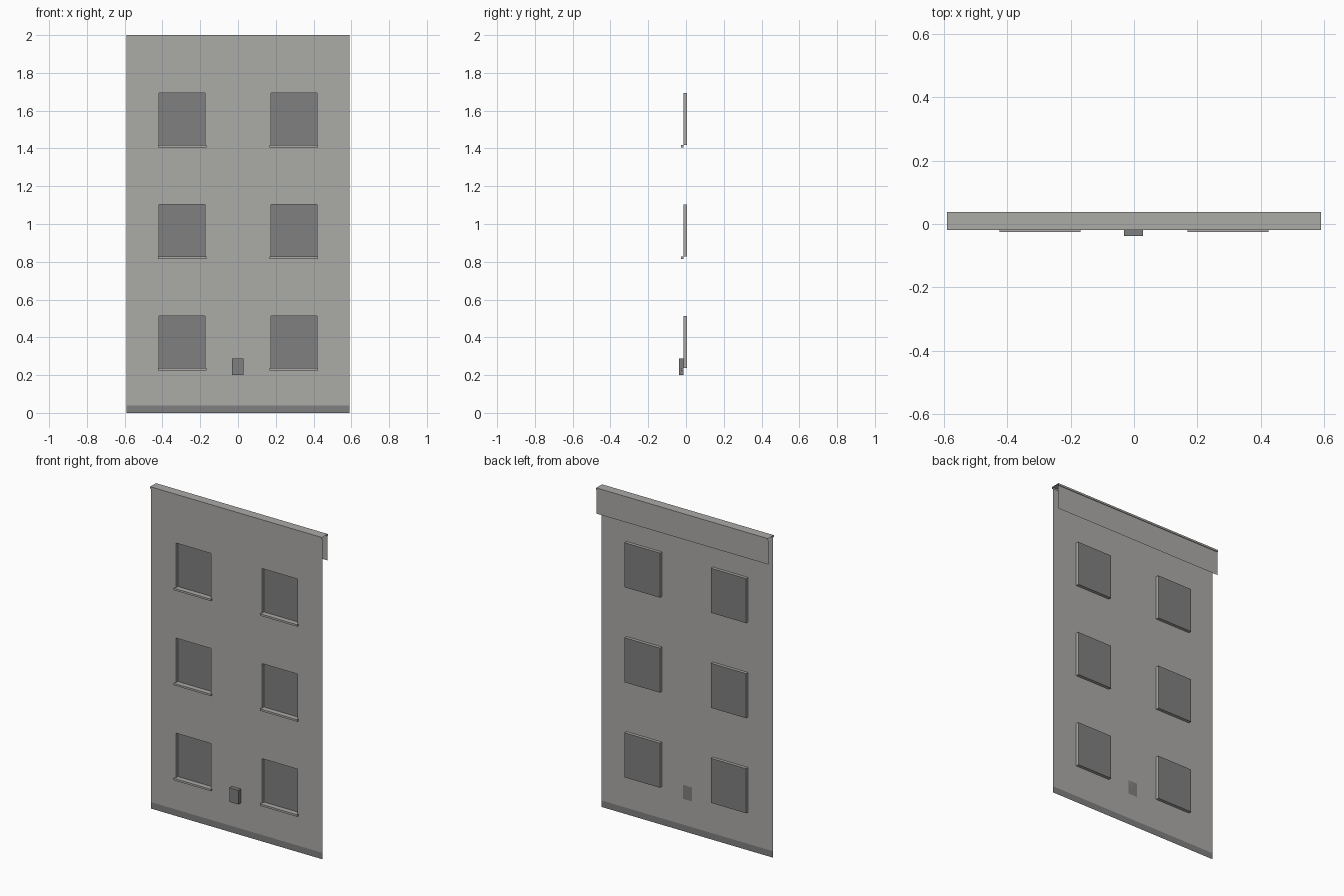
import bpy
import bmesh

if "Cube" in bpy.data.objects:
    bpy.data.objects.remove(bpy.data.objects["Cube"])


def material(name, rgb):
    m = bpy.data.materials.new(name)
    m.use_nodes = True
    m.diffuse_color = (*rgb, 1)
    m.node_tree.nodes["Principled BSDF"].inputs["Base Color"].default_value = (*rgb, 1)
    return m


PLASTER = material("warm grey plaster", (0.41, 0.405, 0.39))
DARK = material("dark grey", (0.215, 0.215, 0.215))

HALF_W = 0.59
WALL_Y, GLASS_Y = -0.013, 0.006
WIN_X, WIN_HALF, SILL_HALF = 0.296, 0.121, 0.128
WIN_Z, WIN_H, STOREY = 0.237, 0.277, 0.59
BASE_H = 0.04
SILL_H = 0.012


def finish(name, bm, *mats):
    mesh = bpy.data.meshes.new(name)
    bm.to_mesh(mesh)
    bm.free()
    for m in mats:
        mesh.materials.append(m)
    obj = bpy.data.objects.new(name, mesh)
    bpy.context.collection.objects.link(obj)
    return obj


def quad(bm, points, index=0):
    face = bm.faces.new([bm.verts.new(p) for p in points])
    face.material_index = index
    return face


def box(name, x0, x1, y0, y1, z0, z1, mat):
    bm = bmesh.new()
    bmesh.ops.create_cube(bm, size=1)
    for v in bm.verts:
        v.co = (x1 if v.co.x > 0 else x0,
                y1 if v.co.y > 0 else y0,
                z1 if v.co.z > 0 else z0)
    return finish(name, bm, mat)


# Thin facade sheet with window openings and a dark base band
sills = [WIN_Z + STOREY * i for i in range(3)]
xs = [-HALF_W, -WIN_X - WIN_HALF, -WIN_X + WIN_HALF,
      WIN_X - WIN_HALF, WIN_X + WIN_HALF, HALF_W]
zs = [0, BASE_H] + [z + h for z in sills for h in (0, WIN_H)] + [1.988]
bm = bmesh.new()
for i, (x0, x1) in enumerate(zip(xs, xs[1:])):
    for j, (z0, z1) in enumerate(zip(zs, zs[1:])):
        opening = i in (1, 3) and j in (2, 4, 6)
        if not opening:
            quad(bm, [(x0, WALL_Y, z0), (x1, WALL_Y, z0),
                      (x1, WALL_Y, z1), (x0, WALL_Y, z1)], int(j == 0))
bmesh.ops.remove_doubles(bm, verts=bm.verts, dist=1e-5)
finish("facade_wall", bm, PLASTER, DARK)

# Recessed windows: plaster reveals, dark pane, projecting sill
for side, cx in (("right", -WIN_X), ("left", WIN_X)):
    for floor, z0 in enumerate(sills, 1):
        label = f"{side}_floor_{floor}"
        x0, x1, z1 = cx - WIN_HALF, cx + WIN_HALF, z0 + WIN_H
        ring = [(x0, z0), (x1, z0), (x1, z1), (x0, z1)]
        bm = bmesh.new()
        for (ax, az), (bx, bz) in zip(ring, ring[1:] + ring[:1]):
            quad(bm, [(ax, WALL_Y, az), (bx, WALL_Y, bz),
                      (bx, GLASS_Y, bz), (ax, GLASS_Y, az)])
        quad(bm, [(x, GLASS_Y, z) for x, z in ring], 1)
        bmesh.ops.remove_doubles(bm, verts=bm.verts, dist=1e-5)
        finish("window_" + label, bm, PLASTER, DARK)
        box("sill_" + label, cx - SILL_HALF, cx + SILL_HALF,
            -0.026, WALL_Y, z0 - SILL_H, z0, PLASTER)

# Roof coping: open-ended sheet with front and back lips and a rear apron
profile = [(WALL_Y, 1.988), (-0.019, 1.988), (-0.019, 2.0),
           (0.038, 2.0), (0.038, 1.988), (0.034, 1.988), (0.034, 1.838)]
bm = bmesh.new()
for (ya, za), (yb, zb) in zip(profile, profile[1:]):
    quad(bm, [(-HALF_W, ya, za), (-HALF_W, yb, zb),
              (HALF_W, yb, zb), (HALF_W, ya, za)])
bmesh.ops.remove_doubles(bm, verts=bm.verts, dist=1e-5)
bmesh.ops.recalc_face_normals(bm, faces=bm.faces)
finish("roof_coping", bm, PLASTER)

# Small wall-mounted box near the ground
box("wall_box", -0.032, 0.029, -0.038, WALL_Y, 0.2, 0.287, DARK)
